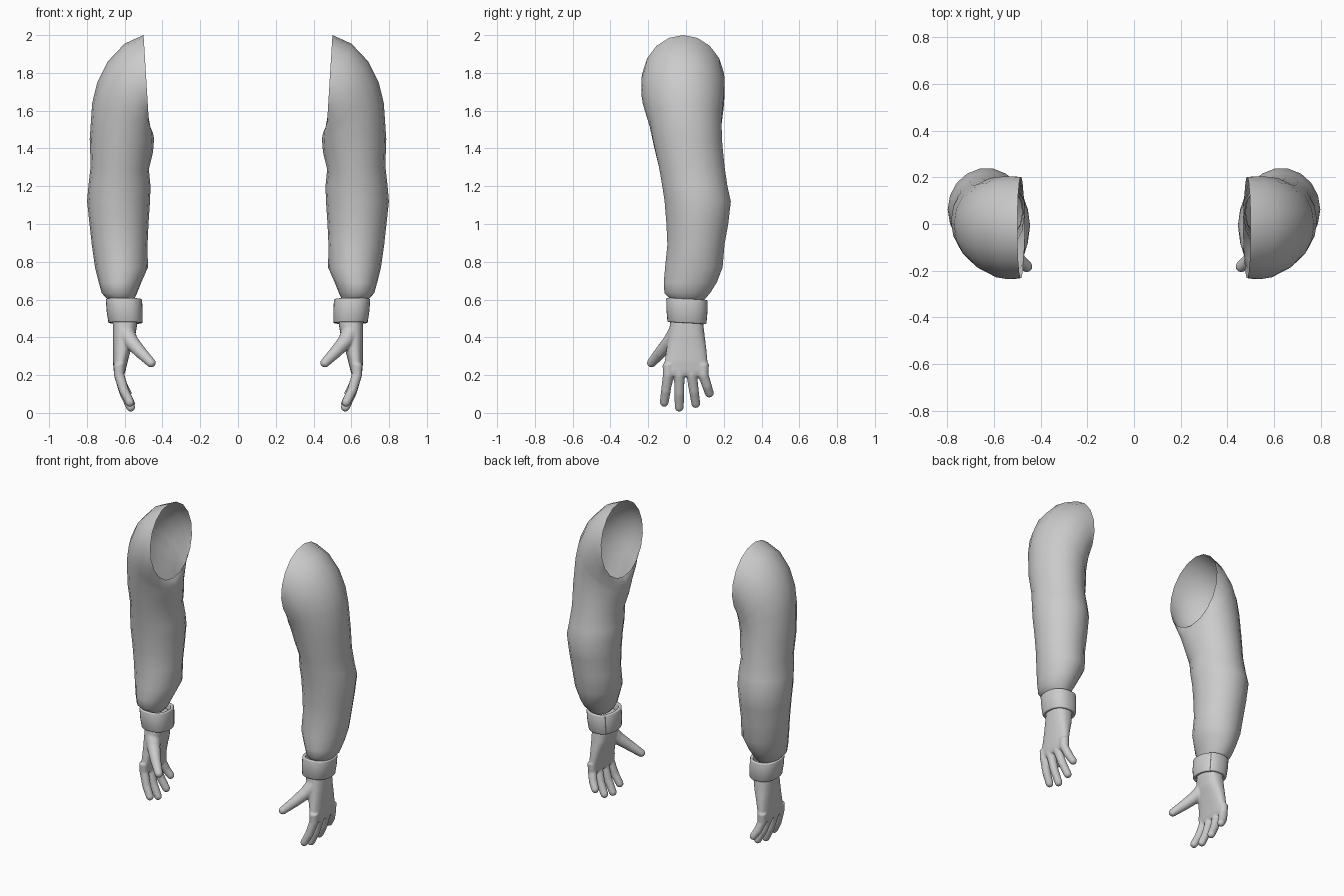
import bpy, bmesh, math
from mathutils import Vector

if "Cube" in bpy.data.objects:
    bpy.data.objects.remove(bpy.data.objects["Cube"])


def loft(bm, rings, n, cap=False, power=1.0):
    """Skin elliptical rings given as (centre, half axis u, half axis v)."""
    def p(c):
        return math.copysign(abs(c) ** power, c)
    loops = []
    for c, u, v in rings:
        loops.append([bm.verts.new(c + u * p(math.cos(2 * math.pi * i / n)) + v * p(math.sin(2 * math.pi * i / n)))
                      for i in range(n)])
    for a, b in zip(loops, loops[1:]):
        for i in range(n):
            j = (i + 1) % n
            bm.faces.new((a[i], a[j], b[j], b[i]))
    if cap:
        bm.faces.new(loops[0])
        bm.faces.new(loops[-1])


def section(xi, zi, xo, zo, y0, y1):
    """Ring from inner point (xi, zi) to outer point (xo, zo), y0..y1 deep."""
    c = Vector(((xi + xo) / 2, (y0 + y1) / 2, (zi + zo) / 2))
    return c, Vector(((xo - xi) / 2, 0, (zo - zi) / 2)), Vector((0, (y1 - y0) / 2, 0))


def finger(bm, pts, r0, r1):
    """Tapered tube with a rounded tip."""
    pts = [Vector(p) for p in pts]
    rings, last = [], len(pts) - 1
    for i, p in enumerate(pts):
        d = (pts[min(i + 1, last)] - pts[max(i - 1, 0)]).normalized()
        u = d.cross(Vector((1, 0, 0))).normalized()
        v = d.cross(u)
        r = r0 + (r1 - r0) * i / last
        if i < last:
            rings.append((p, u * r, v * r))
    for k in range(6):
        a = k * math.pi / 2 / 5.4
        q = pts[-1] - d * r1 * (1 - math.sin(a))
        rings.append((q, u * r1 * math.cos(a), v * r1 * math.cos(a)))
    loft(bm, rings, 14, cap=True)


def finish(name, bm, angle=60):
    bmesh.ops.recalc_face_normals(bm, faces=bm.faces)
    me = bpy.data.meshes.new(name)
    bm.to_mesh(me)
    bm.free()
    ob = bpy.data.objects.new(name, me)
    bpy.context.collection.objects.link(ob)
    bpy.ops.object.select_all(action='DESELECT')
    ob.select_set(True)
    bpy.context.view_layer.objects.active = ob
    bpy.ops.object.shade_smooth_by_angle(angle=math.radians(angle))
    return ob


def mirror(ob):
    m = ob.modifiers.new("Mirror", 'MIRROR')
    m.use_mirror_merge = False


# Sleeve: fans from the open shoulder hole down to the gathered wrist
bm = bmesh.new()
loft(bm, [section(*s) for s in (
    (.470, 1.51, .50, 2.00, -.235, .205),
    (.460, 1.50, .60, 1.955, -.240, .207),
    (.450, 1.48, .69, 1.86, -.232, .205),
    (.446, 1.46, .745, 1.75, -.215, .198),
    (.446, 1.43, .772, 1.64, -.195, .190),
    (.450, 1.38, .785, 1.45, -.172, .195),
    (.472, 1.29, .780, 1.31, -.145, .207),
    (.463, 1.20, .792, 1.20, -.128, .222),
    (.466, 1.12, .799, 1.12, -.116, .240),
    (.474, 1.00, .786, 1.00, -.106, .226),
    (.479, .89, .774, .89, -.101, .206),
    (.477, .77, .757, .77, -.113, .196),
    (.512, .69, .737, .69, -.120, .165),
    (.534, .635, .722, .635, -.116, .130),
    (.545, .61, .700, .61, -.092, .108),
    (.565, .585, .680, .59, -.075, .090))], 18)
mirror(finish("sleeve", bm))

# Cuff: strip wrapped round the wrist, ends overlapping at the inner back
bm = bmesh.new()
rows = []
N = 32
for z, dx, s in ((.603, .004, 1.0), (.54, .0, .99), (.475, -.005, .94)):
    row = []
    for i in range(N + 1):
        t = i / N
        a = math.radians(125) + t * (2 * math.pi + .12)
        k = s * (.95 + .05 * min(1, t * 5))
        cx, cy = math.cos(a), math.sin(a)
        row.append(bm.verts.new((.600 + dx + .097 * k * math.copysign(abs(cx) ** .85, cx),
                                 .005 + .11 * k * math.copysign(abs(cy) ** .85, cy),
                                 z - .006 * cy)))
    rows.append(row)
for a, b in zip(rows, rows[1:]):
    for i in range(N):
        bm.faces.new((a[i], b[i], b[i + 1], a[i + 1]))
cuff = finish("cuff", bm, 40)
m = cuff.modifiers.new("Thickness", 'SOLIDIFY')
m.thickness = .02
m.offset = -1
m = cuff.modifiers.new("Bevel", 'BEVEL')
m.width = .006
m.segments = 2
mirror(cuff)

# Hand: palm, four fingers and thumb fused into one skin
bm = bmesh.new()
loft(bm, [section(*s) for s in (
    (.545, .57, .655, .57, -.075, .080),
    (.533, .47, .663, .47, -.085, .092),
    (.545, .40, .663, .40, -.095, .100),
    (.565, .34, .662, .34, -.103, .108),
    (.582, .28, .662, .27, -.113, .114),
    (.596, .22, .658, .22, -.122, .122),
    (.605, .195, .650, .195, -.118, .118))], 24, cap=True, power=.8)
for y0, y1, xt, zt in ((-.095, -.118, .562, .035), (-.035, -.036, .558, .008),
                       (.030, .055, .558, .028), (.092, .130, .575, .085)):
    zm = (.2 + zt) / 2
    finger(bm, ((.630, y0, .26), (.629, y0, .2),
                ((.629 + xt) / 2 + .008, (y0 + y1) / 2, zm), (xt, y1, zt)), .030, .024)
finger(bm, ((.598, -.045, .43), (.565, -.085, .375), (.515, -.135, .320), (.445, -.195, .250)), .048, .025)
hand = finish("hand", bm)
m = hand.modifiers.new("Fuse", 'REMESH')
m.mode = 'VOXEL'
m.voxel_size = .006
m.use_smooth_shade = True
m = hand.modifiers.new("Soften", 'SMOOTH')
m.factor = .5
m.iterations = 5
mirror(hand)
